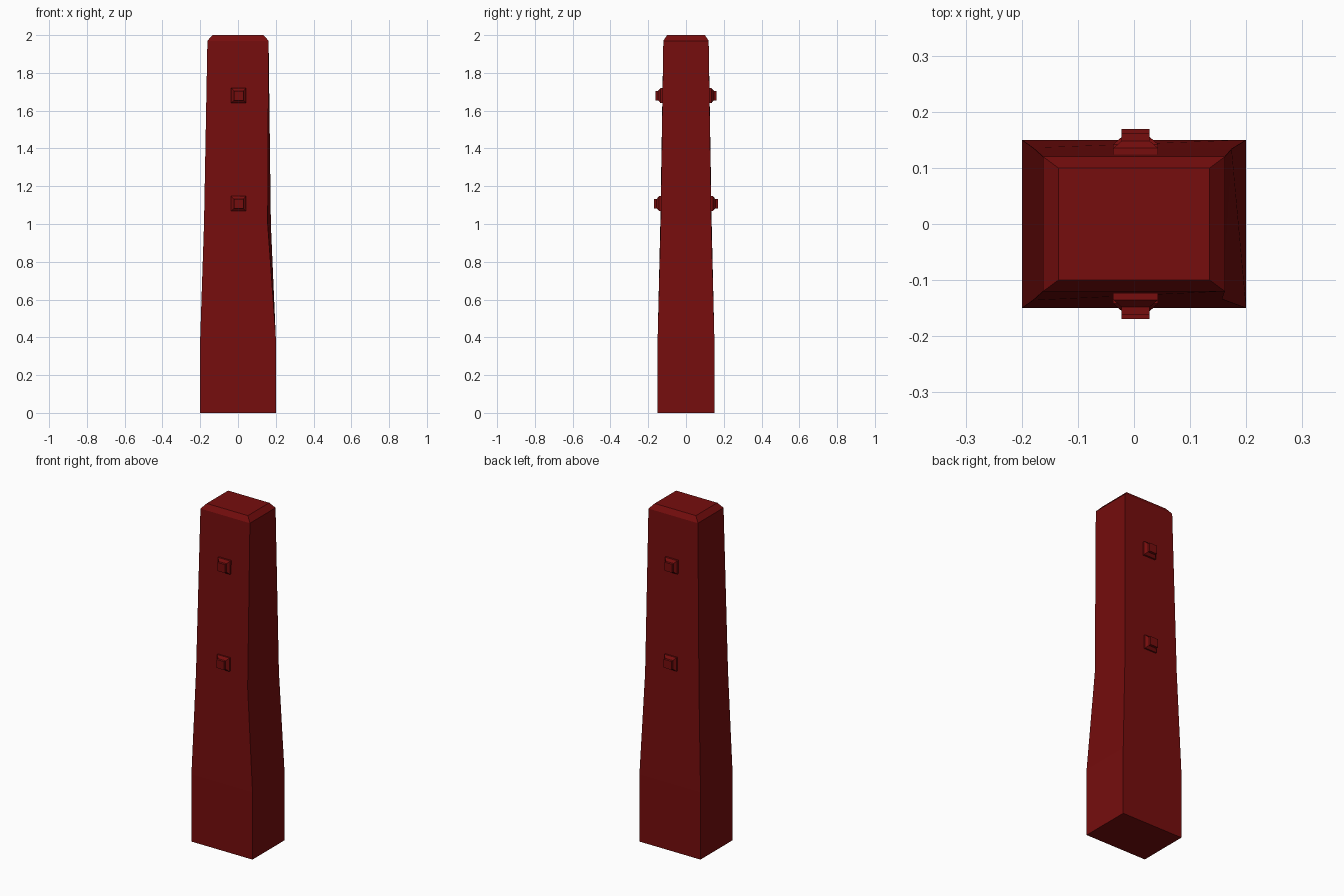
import bpy
import bmesh

cube = bpy.data.objects.get("Cube")
if cube:
    bpy.data.objects.remove(cube, do_unlink=True)

red = bpy.data.materials.new("dark red paint")
red.use_nodes = True
color = (0.18, 0.004, 0.004, 1)
red.diffuse_color = color
red.node_tree.nodes["Principled BSDF"].inputs["Base Color"].default_value = color


def loft(name, rings):
    """Skin a stack of four-cornered rings and cap both ends."""
    bm = bmesh.new()
    loops = [[bm.verts.new(p) for p in ring] for ring in rings]
    for a, b in zip(loops, loops[1:]):
        for i in range(4):
            j = (i + 1) % 4
            bm.faces.new((a[i], a[j], b[j], b[i]))
    bm.faces.new(loops[0])
    bm.faces.new(loops[-1])
    bmesh.ops.recalc_face_normals(bm, faces=bm.faces)
    mesh = bpy.data.meshes.new(name)
    bm.to_mesh(mesh)
    bm.free()
    mesh.materials.append(red)
    obj = bpy.data.objects.new(name, mesh)
    bpy.context.collection.objects.link(obj)
    return obj


CORNERS = ((-1, -1), (1, -1), (1, 1), (-1, 1))

# Tapered post with a bevelled top: half width, half depth, height
sections = [(0.2, 0.15, 0), (0.2, 0.15, 0.4), (0.18, 0.136, 1.0),
            (0.162, 0.12, 1.97), (0.135, 0.1, 2.0)]
rings = [[(sx * w, sy * d, z) for sx, sy in CORNERS] for w, d, z in sections]
# Worn corner at the waist
rings[2][1] = (0.157, -0.134, 1.0)
rings[2][2] = (0.174, 0.134, 1.0)
loft("post", rings)

# Square studs on front and back: half size, distance out from the post
stud_profile = [(0.04, -0.006), (0.04, 0.009), (0.025, 0.022), (0.025, 0.036)]
for level, z, surface in (("upper", 1.68, 0.126), ("lower", 1.108, 0.133)):
    for side, sign in (("front", -1), ("back", 1)):
        loft(f"{level}_{side}_stud",
             [[(0.003 + sx * h, sign * (surface + out), z + sz * h)
               for sx, sz in CORNERS] for h, out in stud_profile])
